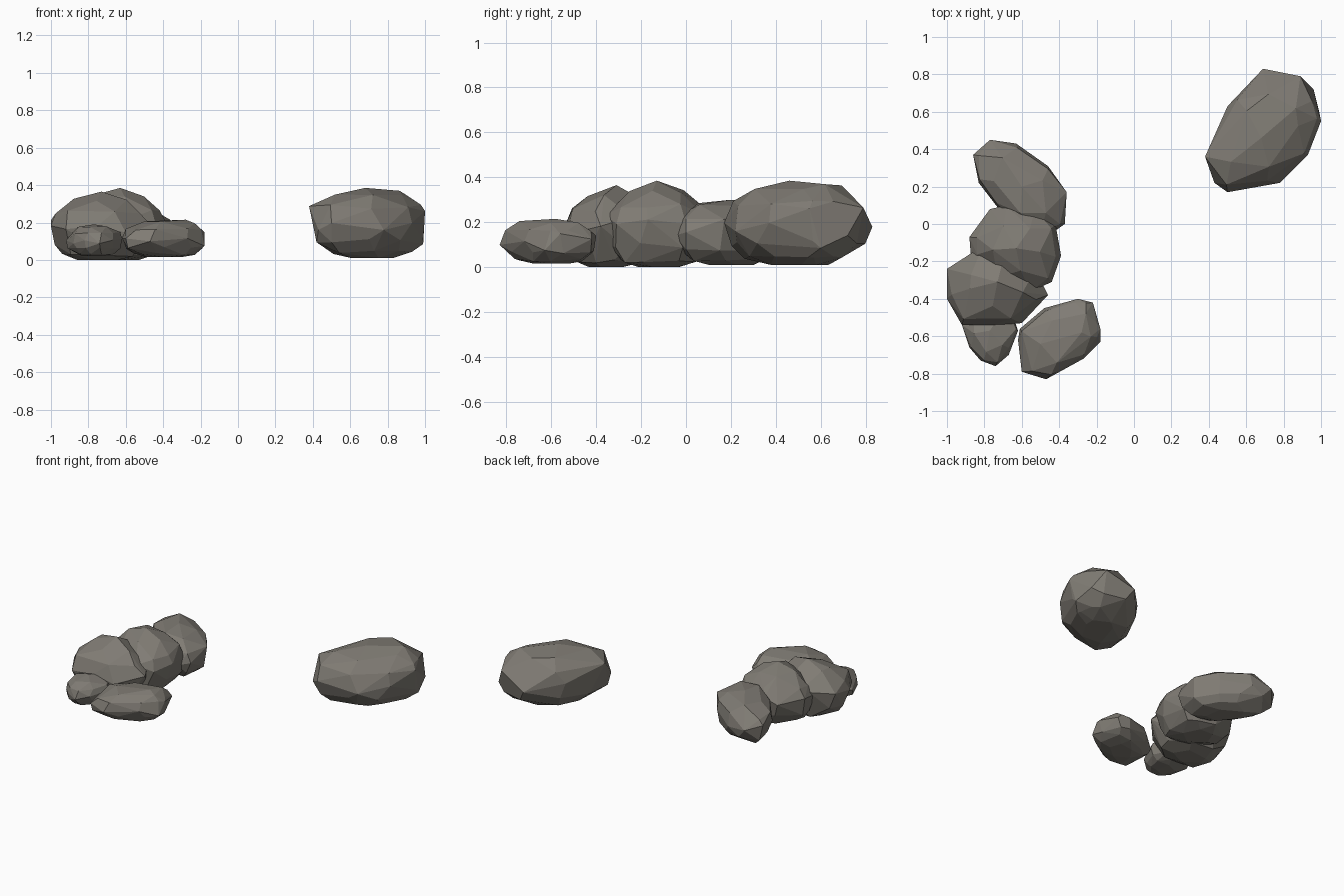
import bpy, bmesh, math, random
from mathutils import Vector

cube = bpy.data.objects.get("Cube")
if cube:
    bpy.data.objects.remove(cube, do_unlink=True)

# One stone colour for every rock
stone = bpy.data.materials.new("warm grey stone")
stone.use_nodes = True
colour = (0.215, 0.2, 0.175, 1)
stone.diffuse_color = colour
bsdf = stone.node_tree.nodes["Principled BSDF"]
bsdf.inputs["Base Color"].default_value = colour
bsdf.inputs["Roughness"].default_value = 0.9

# Boulder profiles: (share of the height, share of the outline)
BLOCKY = [(0, .42), (.08, .74), (.25, .95), (.73, .94), (.93, .64)]
DOMED = [(0, .42), (.08, .76), (.25, .94), (.7, .88), (.89, .54)]


def rock(name, outline, bottom, top, peak, profile, seed):
    """Faceted boulder: convex hull of jittered rings around a plan outline.

    Outline points are x, y and the share of the height where they bulge out.
    """
    rng = random.Random(seed)
    pts = [Vector(p[:2]) for p in outline]
    n = len(pts)
    middle = sum(pts, Vector((0, 0))) / n
    peak = Vector(peak)
    height = top - bottom
    bm = bmesh.new()

    # Widest belt follows the outline exactly
    for x, y, share in outline:
        bm.verts.new((x, y, bottom + height * share))

    # Narrower rings above and below, thinned out near top and bottom
    for k, (level, scale) in enumerate(profile):
        centre = middle.lerp(peak, max(0, level - .5) * 1.5)
        for i in range(k % 2, n, 1 if .05 < level < .8 else 2):
            p = pts[i].lerp(pts[(i + 1) % n], rng.uniform(0, .4))
            p = centre + (p - centre) * scale * rng.uniform(.96, 1.03)
            wobble = rng.uniform(-.03, .03) if level else 0
            bm.verts.new((p.x, p.y, bottom + height * (level + wobble)))
    bm.verts.new((peak.x, peak.y, top))

    # Wrap in a hull and merge nearly coplanar facets
    hull = bmesh.ops.convex_hull(bm, input=bm.verts)
    loose = {g for g in hull["geom_interior"] + hull["geom_unused"]
             if isinstance(g, bmesh.types.BMVert)}
    bmesh.ops.delete(bm, geom=list(loose), context='VERTS')
    bmesh.ops.dissolve_limit(bm, angle_limit=math.radians(7),
                             verts=bm.verts, edges=bm.edges)
    bmesh.ops.recalc_face_normals(bm, faces=bm.faces)

    mesh = bpy.data.meshes.new(name)
    bm.to_mesh(mesh)
    bm.free()
    mesh.materials.append(stone)
    obj = bpy.data.objects.new(name, mesh)
    bpy.context.collection.objects.link(obj)


# Large boulder standing apart, overhanging on its right
rock("lone_boulder",
     [(.69, .83, .45), (.89, .79, .68), (.96, .72, .35), (1, .55, .67),
      (.99, .6, .2), (.93, .37, .5), (.78, .22, .4), (.5, .17, .5),
      (.43, .22, .4), (.38, .36, .74), (.5, .63, .55)],
     .01, .385, (.68, .46), BLOCKY, 3)

# Cluster, from back to front
rock("back_boulder",
     [(-.77, .45, .5), (-.63, .43, .45), (-.46, .31, .55), (-.36, .17, .7),
      (-.37, 0, .5), (-.44, -.05, .45), (-.6, -.03, .5), (-.73, .09, .4),
      (-.83, .22, .5), (-.86, .37, .6)],
     .01, .3, (-.6, .2), BLOCKY, 5)

rock("tall_boulder",
     [(-.77, .08, .5), (-.68, .1, .6), (-.53, .08, .6), (-.42, 0, .5),
      (-.39, -.17, .55), (-.44, -.31, .5), (-.55, -.36, .6),
      (-.72, -.33, .5), (-.87, -.2, .5), (-.88, -.07, .55)],
     0, .385, (-.63, -.13), DOMED, 8)

rock("wide_boulder",
     [(-1, -.24, .58), (-.86, -.15, .6), (-.69, -.14, .5), (-.52, -.26, .6),
      (-.46, -.38, .5), (-.6, -.53, .4), (-.75, -.54, .5), (-.92, -.54, .45),
      (-1, -.4, .5)],
     0, .365, (-.73, -.31), DOMED, 11)

rock("small_front_rock",
     [(-.92, -.54, .5), (-.88, -.66, .4), (-.82, -.73, .5), (-.74, -.76, .4),
      (-.67, -.7, .5), (-.62, -.57, .55), (-.66, -.45, .5), (-.85, -.45, .5)],
     .02, .19, (-.77, -.57), BLOCKY, 14)

rock("flat_front_rock",
     [(-.62, -.62, .5), (-.6, -.79, .5), (-.47, -.83, .42), (-.27, -.72, .5),
      (-.18, -.63, .3), (-.18, -.56, .67), (-.22, -.42, .55),
      (-.3, -.4, .62), (-.48, -.45, .5), (-.61, -.56, .4)],
     .015, .215, (-.28, -.58), BLOCKY, 17)
